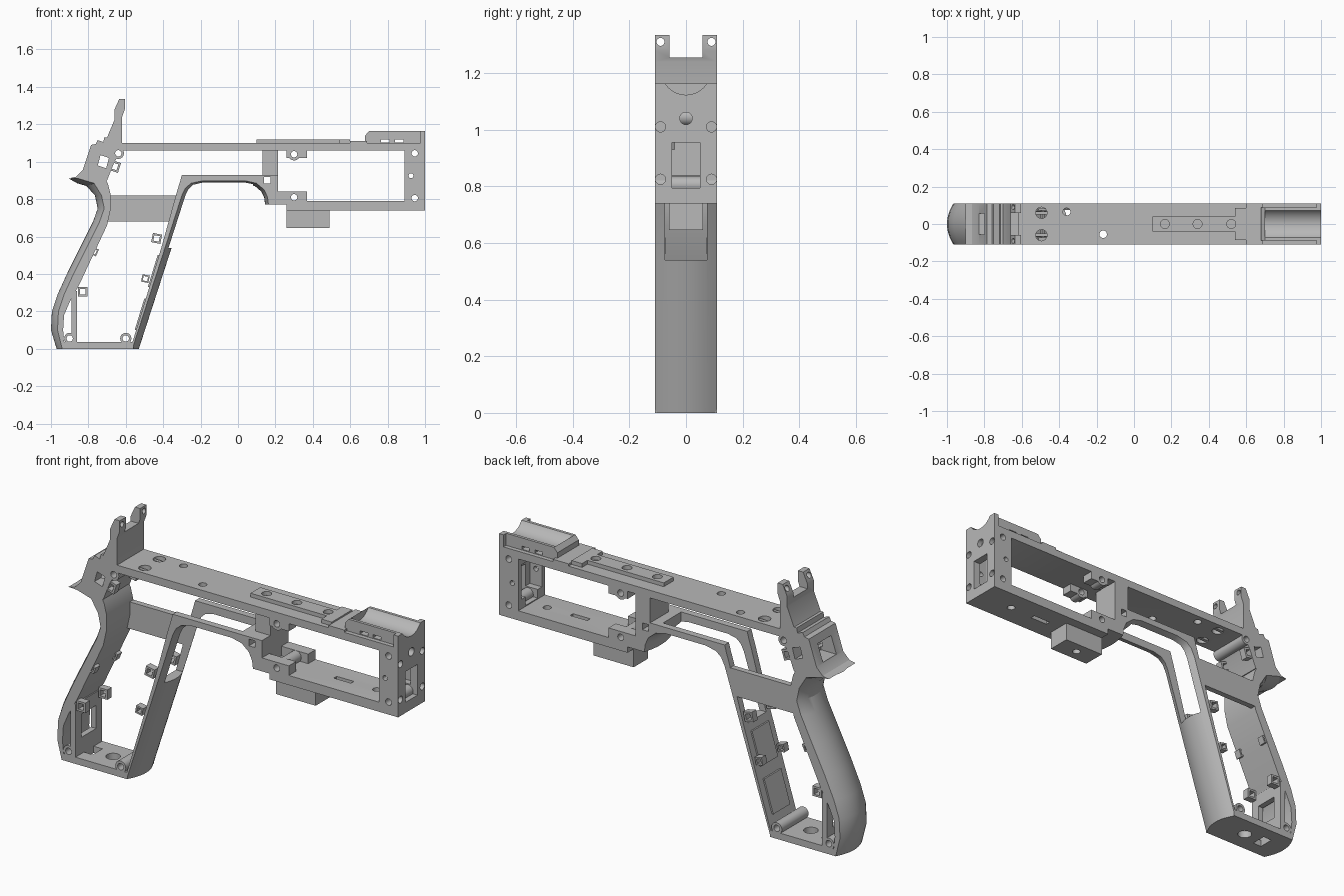
import bpy
import math
from mathutils import Matrix, Vector

if "Cube" in bpy.data.objects:
    bpy.data.objects.remove(bpy.data.objects["Cube"])

W = 0.11  # half width of the frame
grey = bpy.data.materials.new("plain grey")
grey.use_nodes = True
grey.diffuse_color = (0.48, 0.48, 0.48, 1)
grey.node_tree.nodes["Principled BSDF"].inputs["Base Color"].default_value = (0.48, 0.48, 0.48, 1)
parts = []


def make(name, verts, faces, cutter=False):
    me = bpy.data.meshes.new(name)
    me.from_pydata(verts, [], faces)
    ob = bpy.data.objects.new(name, me)
    bpy.context.collection.objects.link(ob)
    if cutter:
        ob.hide_render = True
    else:
        me.materials.append(grey)
        parts.append(ob)
    return ob


def fix(ob):
    import bmesh
    bm = bmesh.new()
    bm.from_mesh(ob.data)
    bmesh.ops.recalc_face_normals(bm, faces=bm.faces)
    bm.to_mesh(ob.data)
    bm.free()
    return ob


def layers(name, rings, cutter=False):
    """Bridge equal-sized rings and cap both ends."""
    n = len(rings[0])
    verts = [v for r in rings for v in r]
    faces = [list(range(n)), list(range(len(verts) - n, len(verts)))]
    for k in range(len(rings) - 1):
        for i in range(n):
            j = (i + 1) % n
            faces.append((k * n + i, k * n + j, k * n + n + j, k * n + n + i))
    return fix(make(name, verts, faces, cutter))


def prism(name, pts, y0=-W, y1=W, cutter=False):
    return layers(name, [[(x, y, z) for x, z in pts] for y in (y0, y1)], cutter)


def box(name, x0, x1, z0, z1, y0=-W, y1=W, cutter=False):
    return prism(name, [(x0, z0), (x1, z0), (x1, z1), (x0, z1)], y0, y1, cutter)


def rod(name, centre, r, length, axis, cutter=False, n=24):
    """Cylinder along the given axis."""
    d = Vector(axis)
    rot = d.to_track_quat('Z', 'Y').to_matrix()
    rings = [[Vector(centre) + rot @ Vector((r * math.cos(a), r * math.sin(a), s * length / 2))
              for a in (2 * math.pi * i / n for i in range(n))] for s in (-1, 1)]
    return layers(name, rings, cutter)


def bulged(name, outer, inner, shifts, steps=12):
    """Strap whose outer edge draws inwards towards the sides."""
    rings = []
    for k in range(steps + 1):
        y = W * (2 * k / steps - 1)
        t = (y / W) ** 2
        rings.append([(x + sx * t, y, z + sz * t) for (x, z), (sx, sz) in zip(outer, shifts)]
                     + [(x, y, z) for x, z in reversed(inner)])
    return layers(name, rings)


def cut(ob, *cutters):
    for c in cutters:
        m = ob.modifiers.new("cut", 'BOOLEAN')
        m.object = c
        m.solver = 'EXACT'
        bpy.context.view_layer.objects.active = ob
        bpy.ops.object.modifier_apply(modifier=m.name)
        bpy.data.objects.remove(c)
    return ob


# Backstrap with the flared tang
back_outer = [(-0.97, 0), (-1.0, 0.1), (-0.995, 0.2), (-0.965, 0.29), (-0.91, 0.41), (-0.84, 0.55),
              (-0.775, 0.68), (-0.75, 0.75), (-0.765, 0.82), (-0.81, 0.87), (-0.86, 0.885), (-0.905, 0.91)]
back_inner = [(-0.925, 0), (-0.935, 0.1), (-0.93, 0.18), (-0.9, 0.25), (-0.85, 0.34), (-0.775, 0.5),
              (-0.7, 0.66), (-0.68, 0.75), (-0.68, 0.82), (-0.695, 0.88), (-0.71, 0.91), (-0.73, 0.92)]
bulged("backstrap", back_outer, back_inner,
       [(0.03, 0)] + [(0.035, 0)] * 8 + [(0.04, 0.015), (0.04, 0.015), (0.05, 0)])

# Rear tower, from the tang up to the two prongs
tower = prism("rear_tower", [(-0.9, 0.912), (-0.7, 0.9), (-0.66, 1.0), (-0.62, 1.06), (-0.62, 1.24),
              (-0.605, 1.28), (-0.605, 1.335), (-0.635, 1.335), (-0.66, 1.28), (-0.66, 1.225),
              (-0.7, 1.13), (-0.715, 1.13), (-0.72, 1.105), (-0.75, 1.115), (-0.76, 1.095),
              (-0.785, 1.09), (-0.83, 0.955), (-0.865, 0.92)])
cut(tower, box("notch", -0.8, -0.5, 1.255, 1.4, -0.058, 0.058, True),
    box("rear_window", -0.95, -0.74, 0.96, 1.05, -0.055, 0.055, True),
    prism("side_slot", [(-0.75, 0.98), (-0.705, 0.965), (-0.69, 1.02), (-0.735, 1.035)], -0.2, 0.2, True),
    *[rod("prong_hole", (-0.63, s * 0.09, 1.31), 0.014, 0.3, (1, 0, 0), True) for s in (-1, 1)])

# Front strap running up into the arch above the trigger
front_outer = [(-0.53, 0), (-0.355, 0.54), (-0.265, 0.82), (-0.25, 0.85), (-0.23, 0.87), (-0.19, 0.88),
               (0.04, 0.88), (0.09, 0.87), (0.125, 0.84), (0.14, 0.81), (0.145, 0.77)]
front_inner = [(-0.575, 0), (-0.41, 0.54), (-0.335, 0.81), (-0.322, 0.855), (-0.311, 0.89), (-0.3, 0.93),
               (0.04, 0.93), (0.09, 0.93), (0.215, 0.93), (0.215, 0.84), (0.215, 0.77)]
strap = bulged("front_strap_and_arch", front_outer, front_inner,
               [(-0.035, 0)] * 3 + [(-0.03, 0.01), (-0.02, 0.015)] + [(0, 0.018)] * 2
               + [(0.008, 0.015), (0.015, 0.01), (0.018, 0), (0.018, 0)])
cut(strap, box("strap_slot", -0.5, 0.08, 0.54, 1.0, -0.075, 0.075, True),
    box("pin_window", 0.14, 0.175, 0.883, 0.918, -0.2, 0.2, True))

# Raised frames inside the front strap
for z0, z1 in ((0.1, 0.27), (0.33, 0.5)):
    x0, x1 = (-0.575 + z * 0.306 for z in (z0, z1))
    prism("strap_panel", [(x0 - 0.008, z0), (x0 + 0.01, z0), (x1 + 0.01, z1), (x1 - 0.008, z1)], -0.07, 0.07)

# Grip floor, inner rib and side bridge
floor = box("grip_floor", -0.94, -0.56, 0, 0.035)
cut(floor, rod("floor_hole", (-0.72, 0, 0), 0.035, 0.2, (0, 0, 1), True),
    box("floor_slot", -0.86, -0.81, -0.1, 0.1, -0.04, 0.04, True))
rib = box("grip_rib", -0.89, -0.86, 0.03, 0.31)
cut(rib, box("rib_window", -0.95, -0.8, 0.12, 0.24, -0.06, 0.06, True))
prism("side_bridge", [(-0.7, 0.68), (-0.365, 0.68), (-0.325, 0.82), (-0.69, 0.82)], 0.08, W)

# Top bar with its screw holes
bar = box("top_bar", -0.64, 1.0, 1.06, 1.1)
spots = [(-0.495, 0.06, 0.03), (-0.495, -0.06, 0.03), (-0.36, 0.065, 0.02), (-0.165, -0.055, 0.02)]
cut(bar, *[rod("bar_hole", (x, y, 1.08), r, 0.2, (0, 0, 1), True) for x, y, r in spots])
for s in (-1, 1):
    box("screw_slot_web", -0.525, -0.465, 1.065, 1.09, s * 0.06 - 0.008, s * 0.06 + 0.008)
    box("rail_ear", 0.54, 0.6, 1.09, 1.12, *sorted((s * 0.04, s * 0.085)))
rail = box("top_rail", 0.1, 0.6, 1.09, 1.12, -0.04, 0.04)
cut(rail, *[rod("rail_hole", (x, 0, 1.12), 0.024, 0.04, (0, 0, 1), True) for x in (0.165, 0.34, 0.52)])
box("rail_step", 0.6, 0.69, 1.09, 1.112)

# Grooved cradle at the front of the bar
cradle = prism("cradle", [(0.68, 1.09), (0.98, 1.09), (0.98, 1.163), (0.7, 1.163), (0.68, 1.14)], -0.088, 0.088)
lip = box("cradle_lip", 0.975, 1.0, 1.09, 1.163)
cut(cradle, *[box("side_window", x, x + 0.045, 1.104, 1.12, -0.2, 0.2, True) for x in (0.765, 0.84)])
for ob in (cradle, lip):
    cut(ob, rod("groove", (0.9, 0, 1.21), 0.087, 0.4, (1, 0, 0), True, 40))

# Front wall
wall = box("front_wall", 0.89, 1.0, 0.78, 1.07)
cut(wall, box("front_window", 0.8, 1.1, 0.795, 0.955, -0.05, 0.05, True),
    box("wall_recess", 0.85, 0.96, 0.84, 1.02, -0.085, 0.085, True),
    rod("wall_pin", (0.925, 0, 0.925), 0.013, 0.4, (0, 1, 0), True),
    rod("centre_hole", (1.0, 0, 1.04), 0.022, 0.1, (1, 0, 0), True),
    *[rod("wall_hole", (1.0, s * 0.09, z), 0.018, 0.06, (1, 0, 0), True)
      for s in (-1, 1) for z in (1.01, 0.825)])

# Lower rail, hanging block and centre post
lower = box("lower_rail", 0.26, 1.0, 0.74, 0.79)
cut(lower, rod("rail_drain", (0.8, 0, 0.76), 0.02, 0.2, (0, 0, 1), True),
    box("rail_slot", 0.56, 0.66, 0.7, 0.85, -0.012, 0.012, True))
box("rail_root", 0.2, 0.265, 0.77, 0.79)
block = box("hanging_block", 0.26, 0.49, 0.645, 0.75, -0.06, 0.06)
cut(block, rod("block_hole", (0.375, 0, 0.64), 0.02, 0.1, (0, 0, 1), True))
box("centre_post", 0.13, 0.215, 0.92, 1.07, -0.04, W)

# Boss shelves on both sides
for a, b in ((-W, -0.05), (0.05, W)):
    box("upper_shelf", 0.26, 0.37, 1.02, 1.065, a, b)
    box("lower_shelf", 0.21, 0.37, 0.785, 0.84, a, b)

# Screw bosses
bosses = [(-0.9, 0.055), (-0.6, 0.055), (-0.64, 1.045), (0.3, 1.04), (0.3, 0.81), (0.945, 1.045), (0.945, 0.805)]
for x, z in bosses:
    if z == 1.04:
        for s in (-1, 1):
            rod("upper_boss", (x, s * 0.08, z), 0.033, 0.06, (0, 1, 0))
    else:
        rod("screw_boss", (x, 0, z), 0.03, 2 * W, (0, 1, 0))

# Small clip rings along the straps
for x, z, size, tilt in ((-0.435, 0.59, 0.05, 0.2), (-0.495, 0.375, 0.04, 0.2), (-0.77, 0.52, 0.04, 0.4),
                         (-0.83, 0.305, 0.052, 0), (-0.66, 0.975, 0.055, 0.3)):
    for s in (-1, 1):
        h = size / 2
        clip = box("clip_ring", -h, h, -h, h, s * 0.09 - 0.018, s * 0.09 + 0.018)
        cut(clip, box("clip_hole", -h * 0.6, h * 0.6, -h * 0.6, h * 0.6, -0.2, 0.2, True))
        clip.data.transform(Matrix.Translation((x, 0, z)) @ Matrix.Rotation(tilt, 4, 'Y'))

# Drill every boss through the parts it meets
for ob in list(parts):
    xs = [v.co.x for v in ob.data.vertices]
    zs = [v.co.z for v in ob.data.vertices]
    for x, z in bosses:
        if min(xs) < x + 0.017 and max(xs) > x - 0.017 and min(zs) < z + 0.017 and max(zs) > z - 0.017:
            cut(ob, rod("boss_hole", (x, 0, z), 0.017, 0.4, (0, 1, 0), True, 20))

# Smooth curved surfaces, keep edges sharp
bpy.ops.object.select_all(action='DESELECT')
for ob in parts:
    ob.select_set(True)
bpy.context.view_layer.objects.active = parts[0]
bpy.ops.object.shade_smooth_by_angle(angle=math.radians(30))
